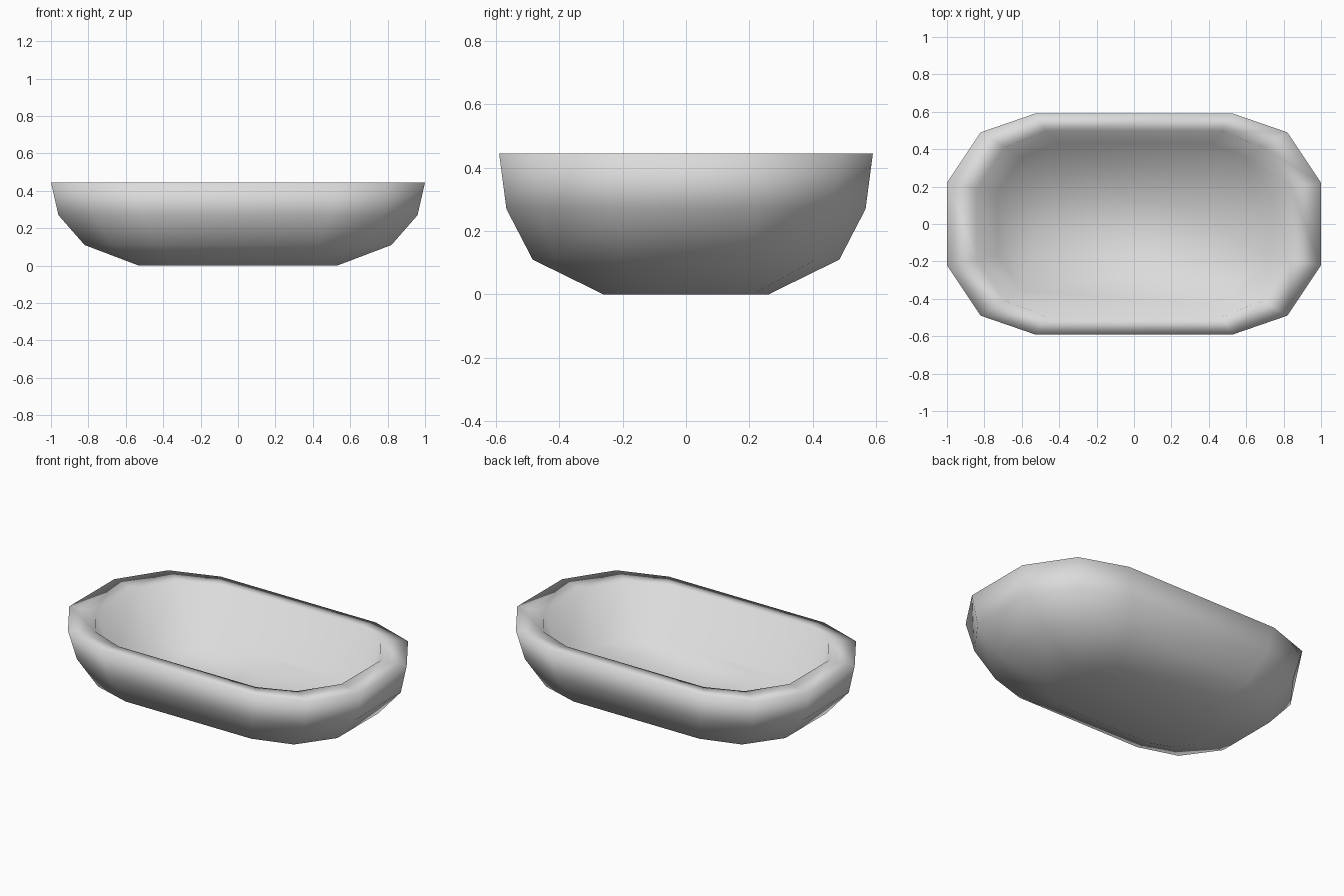
import bpy
import bmesh

cube = bpy.data.objects.get("Cube")
if cube:
    bpy.data.objects.remove(cube, do_unlink=True)

HEIGHT = 0.445
FLOOR = 0.13

# One quarter of each outline, from the end to the long side: (z, corner points)
OUTER = [
    (0.0, [(0.53, 0.11), (0.45, 0.21), (0.33, 0.26)]),
    (0.11, [(0.82, 0.20), (0.67, 0.41), (0.43, 0.484)]),
    (0.27, [(0.96, 0.22), (0.78, 0.46), (0.49, 0.567)]),
    (HEIGHT, [(1.0, 0.22), (0.82, 0.49), (0.53, 0.59)]),
]
INNER = [
    (HEIGHT, [(0.84, 0.19), (0.69, 0.41), (0.47, 0.497)]),
    (FLOOR, [(0.73, 0.165), (0.60, 0.355), (0.41, 0.43)]),
]


def add_ring(bm, z, quarter):
    """Mirror a quarter outline into a closed ring."""
    back = quarter[::-1]
    outline = (quarter
               + [(-x, y) for x, y in back]
               + [(-x, -y) for x, y in quarter]
               + [(x, -y) for x, y in back])
    return [bm.verts.new((x, y, z)) for x, y in outline]


def bridge(bm, ring_a, ring_b):
    count = len(ring_a)
    for i in range(count):
        j = (i + 1) % count
        bm.faces.new((ring_a[i], ring_a[j], ring_b[j], ring_b[i]))


# Outer shell from the base up, over the flat rim and down the sloping inner wall
bm = bmesh.new()
rings = [add_ring(bm, z, quarter) for z, quarter in OUTER + INNER]
for first, second in zip(rings, rings[1:]):
    bridge(bm, first, second)

# Base and inside floor
bm.faces.new(rings[0])
bm.faces.new(rings[-1])
bmesh.ops.recalc_face_normals(bm, faces=bm.faces[:])

mesh = bpy.data.meshes.new("basin")
bm.to_mesh(mesh)
bm.free()
for face in mesh.polygons:
    face.use_smooth = True

# Plain pale grey finish
grey = bpy.data.materials.new("pale_grey")
grey.use_nodes = True
color = (0.71, 0.71, 0.71, 1.0)
grey.diffuse_color = color
grey.node_tree.nodes["Principled BSDF"].inputs["Base Color"].default_value = color
mesh.materials.append(grey)

basin = bpy.data.objects.new("basin", mesh)
bpy.context.collection.objects.link(basin)
